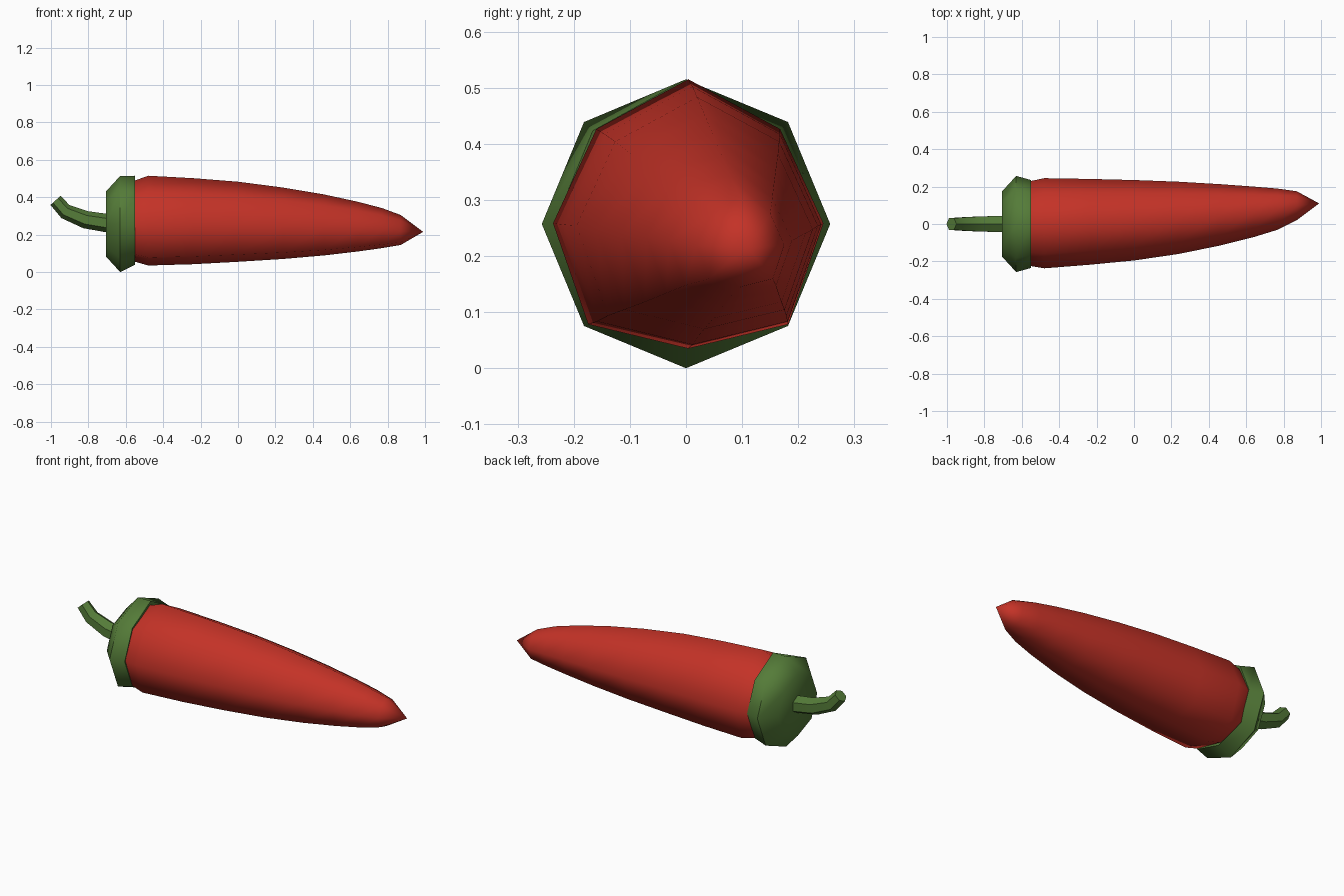
import bpy, bmesh, math
from mathutils import Vector

if "Cube" in bpy.data.objects:
    bpy.data.objects.remove(bpy.data.objects["Cube"])


def material(name, rgb):
    m = bpy.data.materials.new(name)
    m.diffuse_color = (*rgb, 1)
    m.use_nodes = True
    m.node_tree.nodes["Principled BSDF"].inputs["Base Color"].default_value = m.diffuse_color
    return m


RED = material("pepper red", (0.55, 0.032, 0.02))
GREEN = material("stalk green", (0.09, 0.2, 0.04))


def loft(name, rings, mat, angle):
    """Skin a row of equal-sized rings and close both ends."""
    bm = bmesh.new()
    rows = [[bm.verts.new(p) for p in ring] for ring in rings]
    n = len(rows[0])
    for a, b in zip(rows, rows[1:]):
        for i in range(n):
            j = (i + 1) % n
            bm.faces.new((a[i], a[j], b[j], b[i]))
    bm.faces.new(rows[0])
    bm.faces.new(rows[-1])
    bmesh.ops.remove_doubles(bm, verts=bm.verts, dist=1e-5)
    bmesh.ops.recalc_face_normals(bm, faces=bm.faces)
    mesh = bpy.data.meshes.new(name)
    bm.to_mesh(mesh)
    bm.free()
    mesh.materials.append(mat)
    obj = bpy.data.objects.new(name, mesh)
    bpy.context.collection.objects.link(obj)
    bpy.context.view_layer.objects.active = obj
    obj.select_set(True)
    bpy.ops.object.shade_smooth_by_angle(angle=math.radians(angle))
    obj.select_set(False)
    return obj


# Pepper body: slightly pinched octagon, swept along a bent, tapering profile
SECTION = [(0, 1.0), (0.68, 0.63), (1, -0.07), (0.74, -0.82),
           (0, -1.0), (-0.74, -0.82), (-1, -0.07), (-0.68, 0.63)]
# x, lowest z, highest z, lowest y, highest y
PROFILE = [(-0.58, 0.07, 0.48, -0.21, 0.215),
           (-0.55, 0.055, 0.49, -0.225, 0.23),
           (-0.48, 0.035, 0.515, -0.237, 0.245),
           (-0.24, 0.042, 0.502, -0.218, 0.241),
           (0.0, 0.055, 0.483, -0.195, 0.235),
           (0.24, 0.070, 0.452, -0.160, 0.226),
           (0.46, 0.089, 0.415, -0.115, 0.213),
           (0.64, 0.110, 0.376, -0.070, 0.200),
           (0.77, 0.128, 0.342, -0.030, 0.189),
           (0.87, 0.145, 0.305, 0.02, 0.175),
           (0.99, 0.215, 0.215, 0.11, 0.11)]
body = [[Vector((x, (y0 + y1) / 2 + u * (y1 - y0) / 2,
                 (z0 + z1) / 2 + v * (z1 - z0) / 2)) for u, v in SECTION]
        for x, z0, z1, y0, y1 in PROFILE]
loft("pepper_body", body, RED, 58.5)


# Green cap: octagonal collar, widest in the middle
def octagon(x, r):
    return [Vector((x, r * math.sin(i * math.pi / 4),
                    0.257 + r * math.cos(i * math.pi / 4))) for i in range(8)]


rim = octagon(-0.55, 0.235)
rim[0].z = 0.515
rim[4].z = 0.04
cap = [octagon(-0.705, 0.175), octagon(-0.63, 0.257), rim, octagon(-0.565, 0.2)]
loft("green_cap", cap, GREEN, 58.5)

# Stem: hexagonal tube curling upward
PATH = [(-0.69, 0.26, 0.05), (-0.815, 0.28, 0.047),
        (-0.922, 0.323, 0.041), (-0.976, 0.383, 0.036)]
stem = []
for k, (x, z, r) in enumerate(PATH):
    a, b = PATH[max(k - 1, 0)], PATH[min(k + 1, 3)]
    t = Vector((b[0] - a[0], 0, b[1] - a[1])).normalized()
    if k == 0:
        t = Vector((-1, 0, 0))
    up = Vector((t.z, 0, -t.x))
    stem.append([Vector((x, 0, z)) + r * (up * math.cos(i * math.pi / 3)
                 + Vector((0, 1, 0)) * math.sin(i * math.pi / 3)) for i in range(6)])
loft("stem", stem, GREEN, 40)
